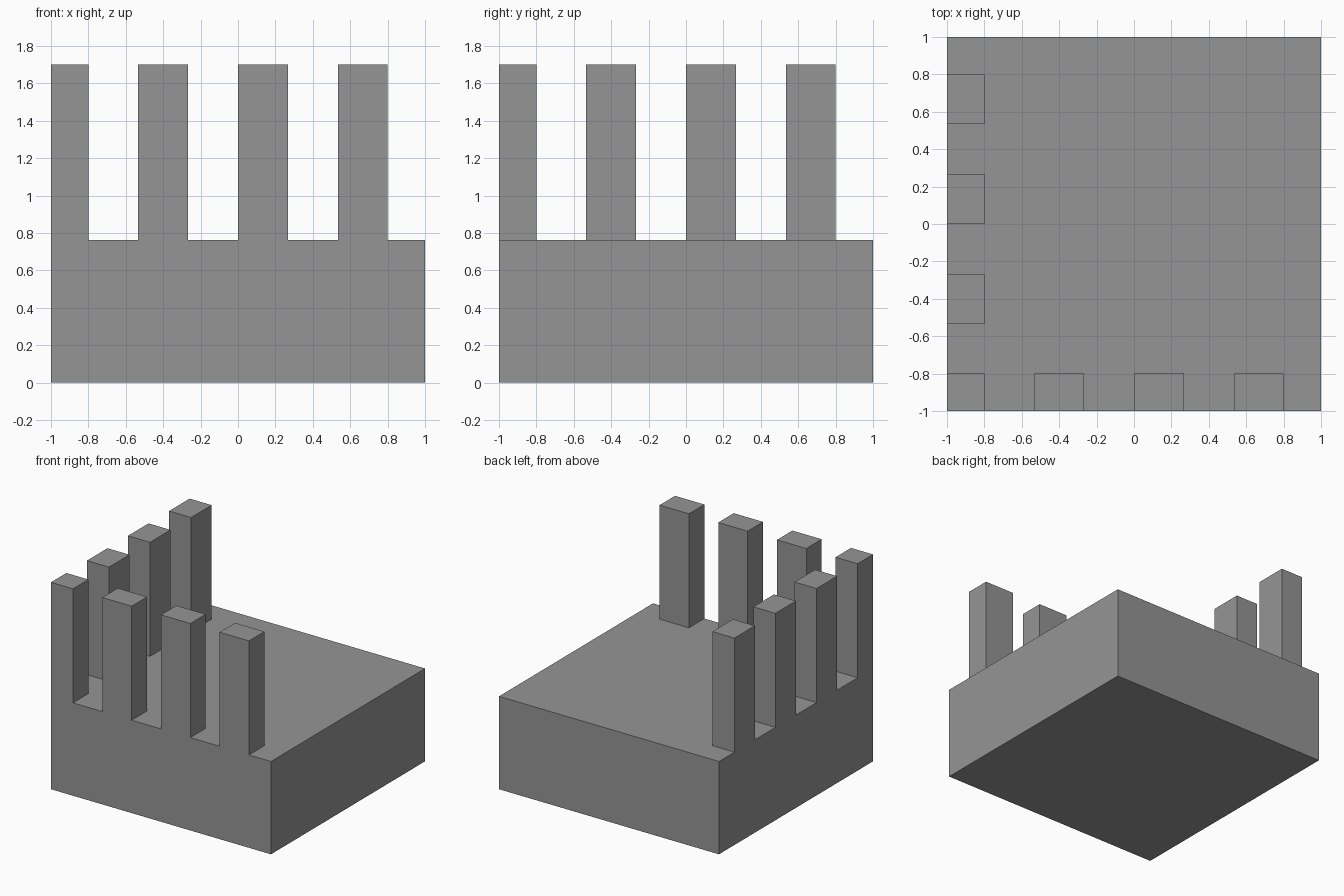
import bpy
import bmesh
from mathutils import Matrix, Vector

cube = bpy.data.objects.get("Cube")
if cube:
    bpy.data.objects.remove(cube, do_unlink=True)

BASE_TOP = 0.763
POST_TOP = 1.70
EDGE = -0.8              # inner side of the two rows of posts
STEP = 0.8 / 3           # width of a post and of a gap

grey = bpy.data.materials.new("plain_grey")
grey.use_nodes = True
colour = (0.3, 0.3, 0.3, 1)
grey.diffuse_color = colour
grey.node_tree.nodes["Principled BSDF"].inputs["Base Color"].default_value = colour

# Solid base block
bm = bmesh.new()
bmesh.ops.create_cube(bm, size=1, matrix=Matrix.Translation((0, 0, BASE_TOP / 2))
                      @ Matrix.Diagonal((2, 2, BASE_TOP, 1)))

# Cut the block into cells along both axes
for axis in (Vector((1, 0, 0)), Vector((0, 1, 0))):
    for i in range(7):
        bmesh.ops.bisect_plane(bm, geom=bm.verts[:] + bm.edges[:] + bm.faces[:],
                               plane_co=axis * (EDGE + i * STEP), plane_no=axis)


def is_post(face):
    """Every other cell along the front and right borders, corner included."""
    c = face.calc_center_median()
    if face.normal.z < 0.9 or min(c.x, c.y) > EDGE:
        return False
    along = max(c.x, c.y)
    return along < EDGE or (along < -EDGE and int((along - EDGE) / STEP) % 2 == 1)


# Raise the posts from the chosen cells
bm.normal_update()
cells = [f for f in bm.faces if is_post(f)]
raised = bmesh.ops.extrude_face_region(bm, geom=cells)["geom"]
bmesh.ops.translate(bm, vec=(0, 0, POST_TOP - BASE_TOP),
                    verts=[v for v in raised if isinstance(v, bmesh.types.BMVert)])

# Merge flat cells back into clean faces
bmesh.ops.dissolve_limit(bm, angle_limit=0.01, verts=bm.verts[:], edges=bm.edges[:])
bmesh.ops.recalc_face_normals(bm, faces=bm.faces[:])

mesh = bpy.data.meshes.new("block_with_posts")
bm.to_mesh(mesh)
bm.free()
mesh.materials.append(grey)
bpy.context.collection.objects.link(bpy.data.objects.new("block_with_posts", mesh))
